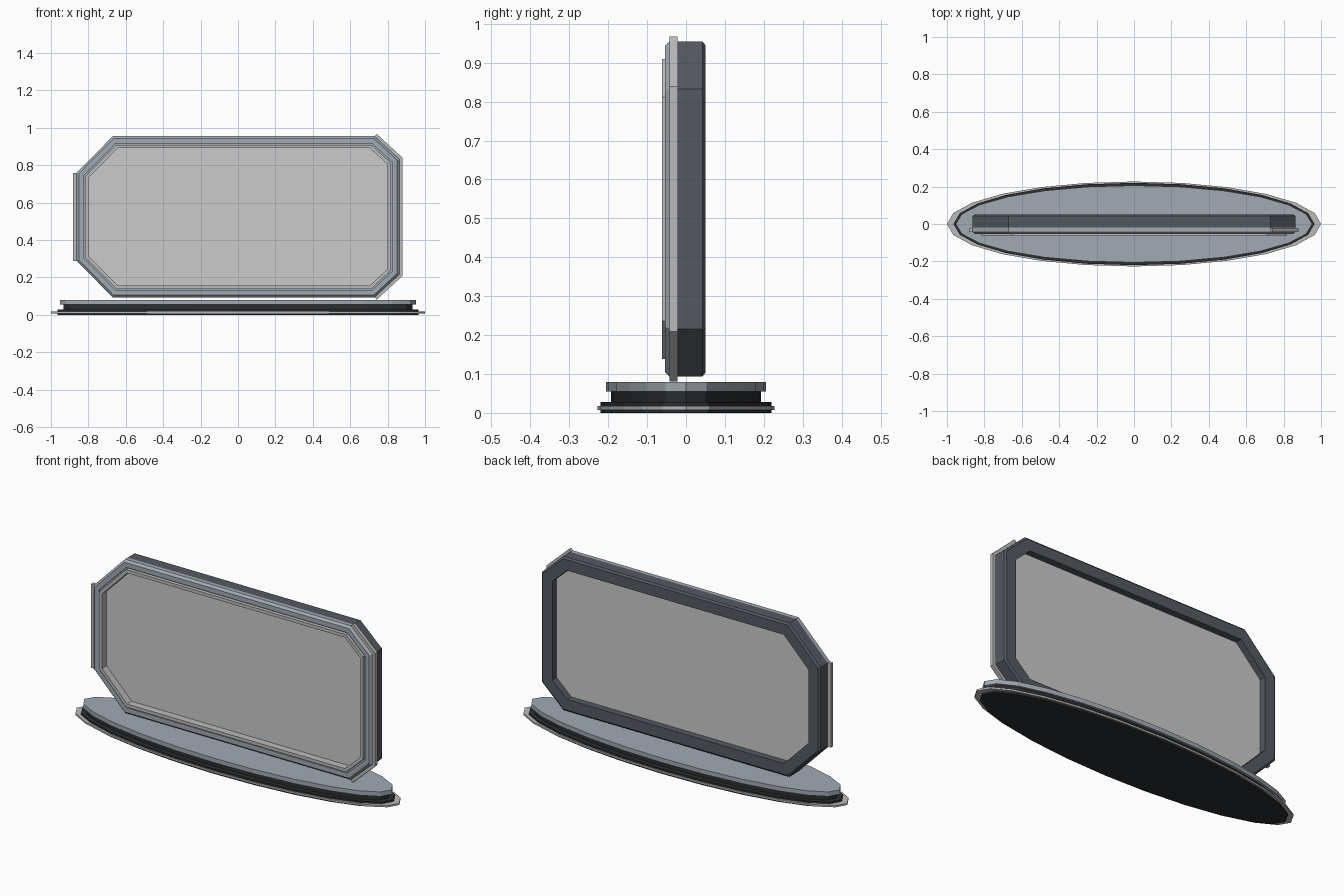
import bpy, bmesh, math
from mathutils import Vector

if "Cube" in bpy.data.objects:
    bpy.data.objects.remove(bpy.data.objects["Cube"])


def material(name, r, g, b):
    m = bpy.data.materials.new(name)
    m.diffuse_color = (r, g, b, 1)
    m.use_nodes = True
    m.node_tree.nodes["Principled BSDF"].inputs["Base Color"].default_value = m.diffuse_color
    return m


DARK = material("dark_slate", 0.09, 0.10, 0.12)
BLACK = material("black", 0.025, 0.027, 0.03)
STEEL = material("blue_steel", 0.36, 0.40, 0.45)
LIGHT = material("light_grey", 0.50, 0.50, 0.50)
PANE = material("pane_grey", 0.60, 0.61, 0.62)


def finish(name, bm, mat):
    bmesh.ops.recalc_face_normals(bm, faces=bm.faces)
    mesh = bpy.data.meshes.new(name)
    bm.to_mesh(mesh)
    bm.free()
    mesh.materials.append(mat)
    ob = bpy.data.objects.new(name, mesh)
    bpy.context.collection.objects.link(ob)


# Frame outline: an octagon in x/z with larger chamfers on the left
CZ, HX, HZ = 0.524, 0.863, 0.431
OUTLINE = [Vector((x, CZ + z)) for x, z in (
    (0.73, HZ), (HX, 0.308), (HX, -0.308), (0.73, -HZ),
    (-0.67, -HZ), (-HX, -0.235), (-HX, 0.235), (-0.67, HZ))]


def inset(d):
    """Mitred inset of the outline by d (negative grows it)."""
    out = []
    n = len(OUTLINE)
    for i, p in enumerate(OUTLINE):
        a = (p - OUTLINE[i - 1]).normalized()
        b = (OUTLINE[(i + 1) % n] - p).normalized()
        na, nb = Vector((a.y, -a.x)), Vector((b.y, -b.x))
        out.append(p + (na + nb) * (d / (1 + na.dot(nb))))
    return out


def ring(name, profile, mat):
    """Sweep a closed (inset, y) profile around the outline."""
    bm = bmesh.new()
    loops = [[bm.verts.new((p.x, y, p.y)) for p in inset(d)] for d, y in profile]
    for k in range(len(loops)):
        a, b = loops[k - 1], loops[k]
        for i in range(len(a)):
            bm.faces.new((a[i - 1], a[i], b[i], b[i - 1]))
    finish(name, bm, mat)


def plate(name, pts, y0, y1, mat):
    """Extrude an x/z polygon between two y values."""
    bm = bmesh.new()
    f = bm.faces.new([bm.verts.new((p[0], y0, p[1])) for p in pts])
    geo = bmesh.ops.extrude_face_region(bm, geom=[f])["geom"]
    vs = [v for v in geo if isinstance(v, bmesh.types.BMVert)]
    bmesh.ops.translate(bm, verts=vs, vec=(0, y1 - y0, 0))
    finish(name, bm, mat)


def disc(name, rx, ry, z0, z1, mat):
    bm = bmesh.new()
    bmesh.ops.create_cone(bm, cap_ends=True, segments=24,
                          radius1=1, radius2=1, depth=1)
    for v in bm.verts:
        a = math.atan2(v.co.y, v.co.x)
        v.co = (rx * math.cos(a), ry * math.sin(a), z1 if v.co.z > 0 else z0)
    finish(name, bm, mat)


# Oval stepped base
disc("base_foot", 0.965, 0.22, 0.0, 0.028, BLACK)
disc("base_trim", 1.0, 0.227, 0.008, 0.018, LIGHT)
disc("base_neck", 0.933, 0.193, 0.028, 0.055, BLACK)
disc("base_top", 0.953, 0.206, 0.055, 0.08, STEEL)

# Frame: rear shell, front bezel and raised inner lip
ring("rear_shell", [(0, -0.02), (0, 0.042), (0.01, 0.05),
                    (0.07, 0.05), (0.07, -0.02)], DARK)
ring("front_bezel", [(0, -0.02), (0, -0.042), (0.012, -0.054),
                     (0.038, -0.054), (0.038, -0.042), (0.048, -0.042),
                     (0.048, -0.02)], STEEL)
ring("inner_lip", [(0.046, -0.02), (0.046, -0.062),
                   (0.064, -0.062), (0.064, -0.02)], LIGHT)

# Recessed pane
plate("pane", inset(0.062), -0.021, 0.012, PANE)

# Edge strips: one wrapping the right side, one on the left
grown = inset(-0.017)
nrm = Vector((OUTLINE[0].y - OUTLINE[1].y,
              OUTLINE[1].x - OUTLINE[0].x)).normalized() * 0.017
top_end = OUTLINE[0] + nrm
bottom_end = OUTLINE[3] + Vector((nrm.x, -nrm.y))
plate("right_edge_strip",
      [top_end, grown[1], grown[2], bottom_end] + OUTLINE[3::-1],
      -0.042, -0.022, LIGHT)
plate("left_edge_strip",
      [(-0.883, CZ - 0.235), (-HX, CZ - 0.235),
       (-HX, CZ + 0.235), (-0.883, CZ + 0.235)], -0.042, -0.022, LIGHT)
